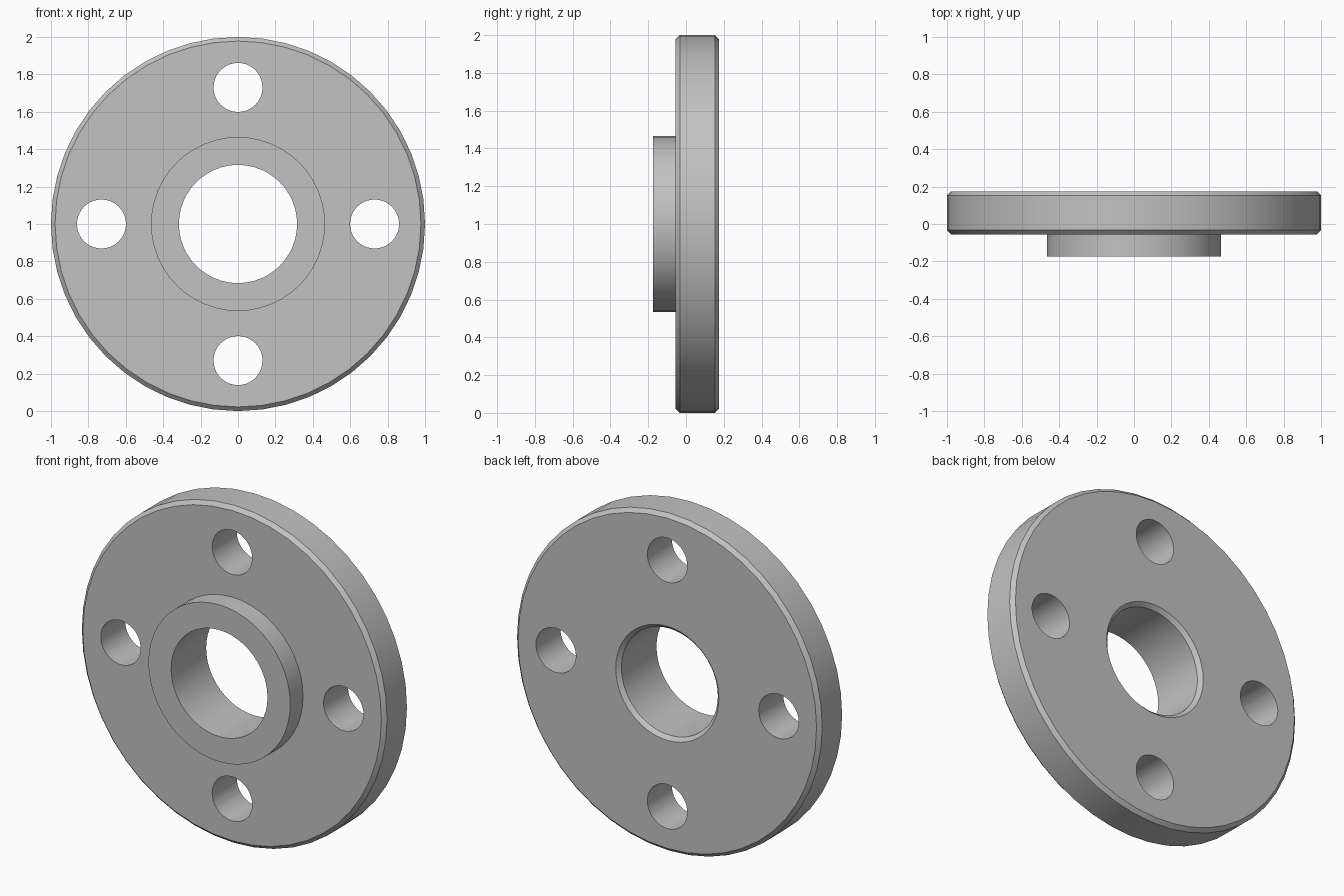
import bpy
import bmesh
import math
from mathutils import Vector

cube = bpy.data.objects.get("Cube")
if cube:
    bpy.data.objects.remove(cube, do_unlink=True)

CENTRE = Vector((0, 0, 1))
BACK, FACE, HUB_FRONT = 0.175, -0.055, -0.175
RIM, HUB, BORE = 1.0, 0.465, 0.316
CHAMFER = 0.022
BOLT_CIRCLE, BOLT_RADIUS = 0.73, 0.131

steel = bpy.data.materials.new("plain grey steel")
steel.use_nodes = True
grey = (0.54, 0.54, 0.54, 1)
steel.diffuse_color = grey
steel.node_tree.nodes["Principled BSDF"].inputs["Base Color"].default_value = grey


def lathe(name, profile, segments):
    """Revolve a closed (radius, y) profile around the horizontal y axis."""
    bm = bmesh.new()
    verts = [bm.verts.new((r, y, CENTRE.z)) for r, y in profile]
    edges = [bm.edges.new((v, verts[i - 1])) for i, v in enumerate(verts)]
    bmesh.ops.spin(bm, geom=verts + edges, cent=CENTRE, axis=(0, 1, 0),
                   angle=math.tau, steps=segments, use_merge=True)
    bmesh.ops.remove_doubles(bm, verts=bm.verts, dist=1e-5)
    bmesh.ops.recalc_face_normals(bm, faces=bm.faces)
    mesh = bpy.data.meshes.new(name)
    bm.to_mesh(mesh)
    bm.free()
    obj = bpy.data.objects.new(name, mesh)
    bpy.context.collection.objects.link(obj)
    return obj


def select_only(obj):
    bpy.ops.object.select_all(action='DESELECT')
    obj.select_set(True)
    bpy.context.view_layer.objects.active = obj


# Chamfered disc with raised front hub and a bore flared at the back
flange = lathe("flange", [
    (BORE, HUB_FRONT), (HUB, HUB_FRONT), (HUB, FACE),
    (RIM - CHAMFER, FACE), (RIM, FACE + CHAMFER),
    (RIM, BACK - CHAMFER), (RIM - CHAMFER, BACK),
    (BORE + CHAMFER, BACK), (BORE, BACK - CHAMFER),
], 48)
flange.data.materials.append(steel)

# Four bolt holes drilled straight through
for i in range(4):
    angle = i * math.tau / 4
    offset = Vector((math.cos(angle), 0, math.sin(angle))) * BOLT_CIRCLE
    bpy.ops.mesh.primitive_cylinder_add(
        vertices=40, radius=BOLT_RADIUS, depth=1,
        location=CENTRE + offset, rotation=(math.pi / 2, 0, 0))
    drill = bpy.context.object
    drill.name = "bolt_hole_cutter"
    drill.hide_render = True
    cut = flange.modifiers.new("bolt_hole", 'BOOLEAN')
    cut.operation = 'DIFFERENCE'
    cut.solver = 'EXACT'
    cut.object = drill
    select_only(flange)
    bpy.ops.object.modifier_apply(modifier=cut.name)
    bpy.data.objects.remove(drill, do_unlink=True)

# Smooth round walls, crisp chamfers and rims
select_only(flange)
bpy.ops.object.shade_smooth_by_angle(angle=math.radians(30))
